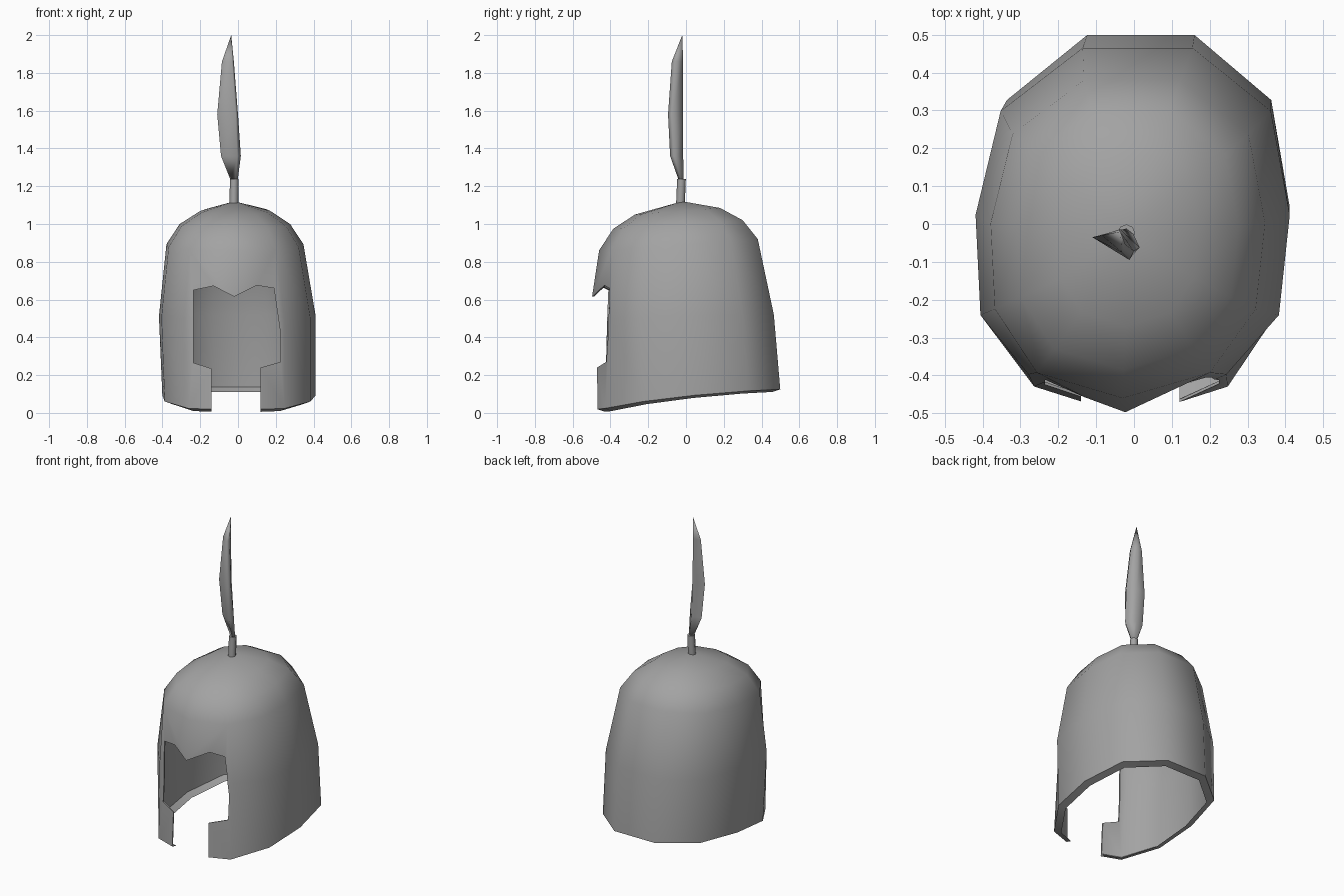
import bpy, bmesh, math

if "Cube" in bpy.data.objects:
    bpy.data.objects.remove(bpy.data.objects["Cube"])

steel = bpy.data.materials.new("grey_metal")
steel.diffuse_color = (0.365, 0.365, 0.365, 1)
steel.use_nodes = True
steel.node_tree.nodes["Principled BSDF"].inputs["Base Color"].default_value = steel.diffuse_color


def make_object(name, bm):
    bmesh.ops.recalc_face_normals(bm, faces=bm.faces[:])
    me = bpy.data.meshes.new(name)
    bm.to_mesh(me)
    bm.free()
    ob = bpy.data.objects.new(name, me)
    bpy.context.collection.objects.link(ob)
    me.materials.append(steel)
    return ob


def bridge(bm, a, b):
    n = len(a)
    for i in range(n):
        j = (i + 1) % n
        bm.faces.new((a[i], a[j], b[j], b[i]))


def activate(ob):
    bpy.ops.object.select_all(action='DESELECT')
    ob.select_set(True)
    bpy.context.view_layer.objects.active = ob


def smooth(ob, angle):
    activate(ob)
    bpy.ops.object.shade_smooth_by_angle(angle=math.radians(angle))


# Helmet shell: eleven-sided outline stacked in rings, thin outer and inner skin
half = [(0.35, 1), (0.86, 0.66), (1, 0.1), (0.95, -0.44), (0.63, -0.84)]
outline = half + [(0, -1)] + [(-u, v) for u, v in reversed(half)]
# x left, x right, y front, y back, z front, z back
levels = [(-0.402, 0.410, -0.51, 0.499, 0.015, 0.125),
          (-0.420, 0.410, -0.515, 0.465, 0.50, 0.52),
          (-0.38, 0.345, -0.46, 0.38, 0.86, 0.92),
          (-0.31, 0.275, -0.385, 0.30, 0.975, 1.02),
          (-0.20, 0.17, -0.27, 0.18, 1.05, 1.085)]


def make_ring(bm, k, t, drop):
    xl, xr, yf, yb, zf, zb = levels[k]
    xc, xs = (xl + xr) / 2, (xr - xl) / 2 - t
    yc, ys = (yf + yb) / 2, (yb - yf) / 2 - t
    ring = []
    for u, v in outline:
        z = zf + (zb - zf) * (v + 1) / 2 - drop
        if k == 0:
            z += 0.018 * (1 - v * v) * (v > -0.8)   # curved lower rim
        w = -0.76 if k == 1 and v == -0.84 else v   # hollowed cheeks
        ring.append(bm.verts.new((xc + (u + 0.035 * v) * xs, yc + w * ys, z)))
    return ring


def skin(bm, t, lift):
    rings = [make_ring(bm, k, t, t if k > 1 else -lift if k == 0 else 0)
             for k in range(len(levels))]
    for a, b in zip(rings, rings[1:]):
        bridge(bm, a, b)
    top = bm.verts.new((-0.02, -0.02, 1.12 - t))
    last = rings[-1]
    for i in range(len(last)):
        bm.faces.new((last[i], last[(i + 1) % len(last)], top))
    return rings[0]


bm = bmesh.new()
outer, inner = skin(bm, 0.0, 0.0), skin(bm, 0.008, 0.012)
# inward lip along the lower rim
lip = make_ring(bm, 0, 0.042, 0.014)
bridge(bm, outer, lip)
bridge(bm, lip, inner)
helmet = make_object("helmet_shell", bm)

# Face opening: a prism with a pointed brow, cut through the front
opening = [(-0.14, -0.1), (-0.14, 0.235), (-0.235, 0.265), (-0.235, 0.65),
           (-0.13, 0.672), (-0.02, 0.615), (0.10, 0.675), (0.19, 0.66),
           (0.225, 0.42), (0.225, 0.27), (0.12, 0.24), (0.12, -0.1)]
bm = bmesh.new()
front = [bm.verts.new((x, -0.8, z)) for x, z in opening]
back = [bm.verts.new((x, -0.2, z)) for x, z in opening]
bm.faces.new(front)
bm.faces.new(back[::-1])
bridge(bm, front, back)
cutter = make_object("face_opening_cutter", bm)
cutter.hide_render = True
mod = helmet.modifiers.new("face_opening", 'BOOLEAN')
mod.operation = 'DIFFERENCE'
mod.solver = 'EXACT'
mod.object = cutter
activate(helmet)
bpy.ops.object.modifier_apply(modifier=mod.name)
bpy.data.objects.remove(cutter)
smooth(helmet, 42)

# Plume socket
bm = bmesh.new()
low, high = [[bm.verts.new((x + 0.023 * math.cos(i * math.pi / 4),
                            y + 0.023 * math.sin(i * math.pi / 4), z))
              for i in range(8)]
             for x, y, z in ((-0.022, -0.03, 1.09), (-0.02, -0.024, 1.237))]
bridge(bm, low, high)
bm.faces.new(low[::-1])
bm.faces.new(high)
smooth(make_object("plume_socket", bm), 50)

# Plume feather: folded blade, each section is spine, left edge, front edge, right edge
sections = [
    (1.23, (-0.02, -0.012), (-0.038, -0.022), (-0.012, -0.038), (-0.002, -0.026)),
    (1.36, (-0.03, -0.015), (-0.09, -0.03), (-0.005, -0.084), (0.015, -0.062)),
    (1.58, (-0.035, -0.015), (-0.11, -0.035), (-0.012, -0.095), (0.0, -0.072)),
    (1.86, (-0.04, -0.015), (-0.085, -0.03), (-0.032, -0.075), (-0.022, -0.055))]
bm = bmesh.new()
rings = [[bm.verts.new((x, y, z)) for x, y in pts] for z, *pts in sections]
for a, b in zip(rings, rings[1:]):
    bridge(bm, a, b)
tip = bm.verts.new((-0.036, -0.02, 2.0))
for i in range(4):
    bm.faces.new((rings[-1][i], rings[-1][(i + 1) % 4], tip))
bm.faces.new(rings[0][::-1])
smooth(make_object("plume_feather", bm), 110)
